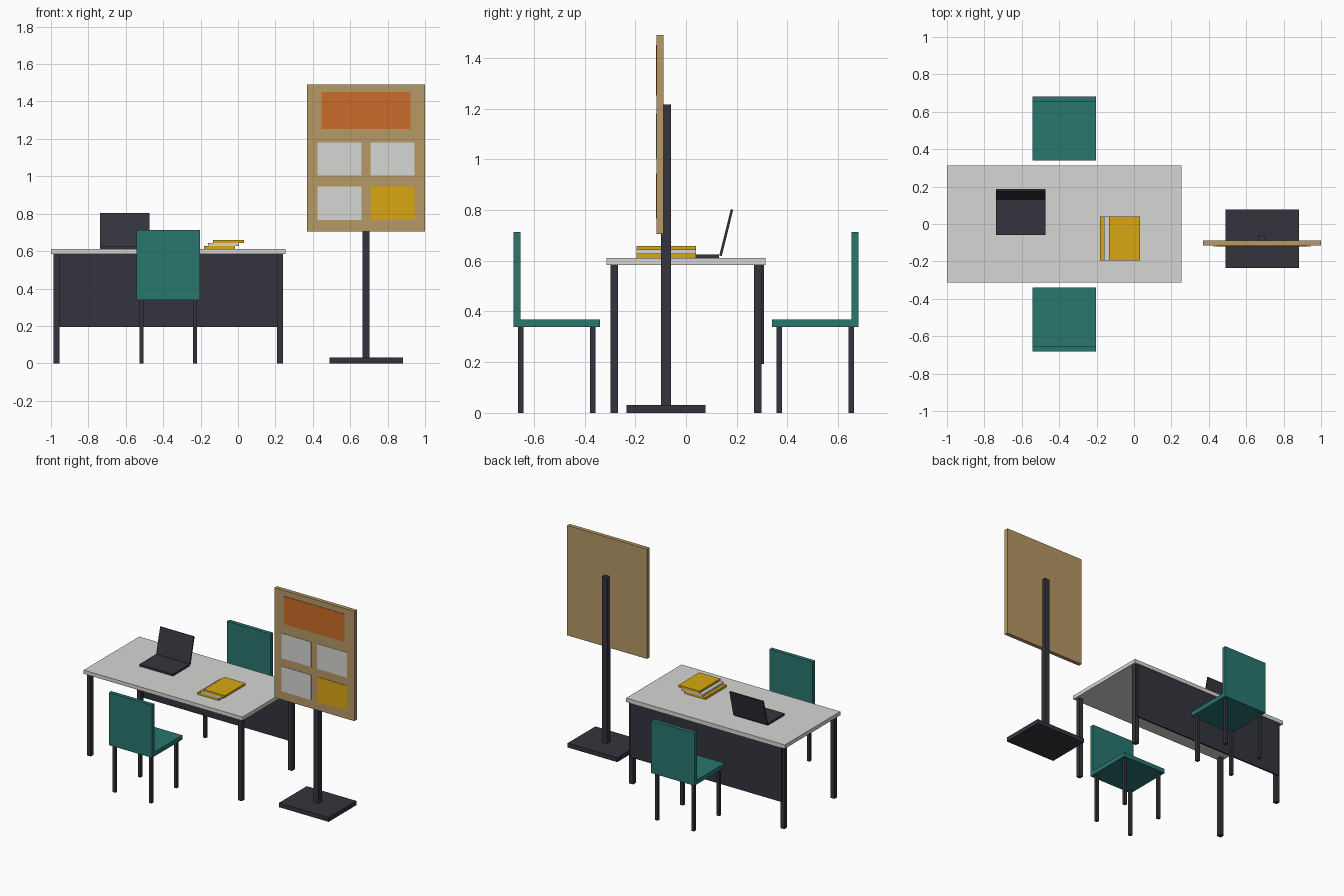
import bpy
import math
from mathutils import Matrix, Vector

if "Cube" in bpy.data.objects:
    bpy.data.objects.remove(bpy.data.objects["Cube"])


def make_material(name, r, g, b):
    """Flat material from 0-255 display values, stored as linear."""
    def linear(c):
        c /= 255
        return c / 12.92 if c <= 0.04045 else ((c + 0.055) / 1.055) ** 2.4
    mat = bpy.data.materials.new(name)
    mat.diffuse_color = (linear(r), linear(g), linear(b), 1)
    mat.use_nodes = True
    mat.node_tree.nodes["Principled BSDF"].inputs["Base Color"].default_value = mat.diffuse_color
    return mat


DARK = make_material("charcoal", 52, 52, 61)
GREY = make_material("light grey", 214, 214, 211)
TEAL = make_material("teal", 41, 118, 111)
CORK = make_material("cork", 182, 152, 102)
ORANGE = make_material("orange", 203, 108, 40)
YELLOW = make_material("yellow", 217, 167, 18)


def box(name, mat, x, y, z):
    """Box spanning the (min, max) pairs x, y and z."""
    bpy.ops.mesh.primitive_cube_add(size=1)
    ob = bpy.context.object
    ob.name = name
    size = Vector((x[1] - x[0], y[1] - y[0], z[1] - z[0]))
    ob.data.transform(Matrix.Diagonal((*size, 1)))
    ob.location = (sum(x) / 2, sum(y) / 2, sum(z) / 2)
    ob.data.materials.append(mat)
    return ob


def around(c, half):
    return (c - half, c + half)


def four_legs(name, cx, cy, dx, dy, half, height):
    for sx in (-1, 1):
        for sy in (-1, 1):
            box(name, DARK, around(cx + sx * dx, half),
                around(cy + sy * dy, half), (0, height))


DESK_X = -0.373
DESK_TOP = 0.611

# Desk: top, legs and rear privacy panel
box("desk_top", GREY, around(DESK_X, 0.627), around(0, 0.313), (0.584, DESK_TOP))
four_legs("desk_leg", DESK_X, 0, 0.597, 0.283, 0.0155, 0.584)
box("privacy_panel", DARK, around(DESK_X, 0.598), (0.296, 0.307), (0.193, 0.584))

# Two chairs facing the desk from either side
for side in (-1, 1):
    cy = side * 0.51
    box("chair_seat", TEAL, around(DESK_X, 0.171), around(cy, 0.171), (0.338, 0.369))
    box("chair_back", TEAL, around(DESK_X, 0.171),
        around(side * 0.667, 0.014), (0.369, 0.713))
    four_legs("chair_leg", DESK_X, cy, 0.143, 0.142, 0.0105, 0.338)

# Laptop: base and tilted screen hinged at the rear edge
LAPTOP_X = around(-0.606, 0.133)
box("laptop_base", DARK, LAPTOP_X, (-0.058, 0.131), (DESK_TOP, 0.625))
screen = box("laptop_screen", DARK, LAPTOP_X, (0.131, 0.141), (0.62, 0.808))
screen.data.transform(Matrix.Translation((0, 0, 0.094)))
screen.location.z = 0.62
screen.rotation_euler.x = math.radians(-14)

# Stack of three books, each shifted sideways
for i, (cx, mat) in enumerate(((-0.099, YELLOW), (-0.077, GREY), (-0.051, YELLOW))):
    z = DESK_TOP + i * 0.016
    box("book", mat, around(cx, 0.083), around(-0.078, 0.118), (z, z + 0.016))

# Notice board on a post with a flat foot
BOARD_X = 0.685
box("stand_foot", DARK, around(BOARD_X, 0.196), around(-0.079, 0.156), (0, 0.031))
box("stand_post", DARK, around(BOARD_X, 0.019), around(-0.079, 0.019), (0.031, 1.217))
box("board", CORK, around(BOARD_X, 0.315), (-0.116, -0.088), (0.706, 1.491))

# Sheets pinned to the front of the board
SHEET_Y = (-0.119, -0.115)
box("banner_sheet", ORANGE, around(BOARD_X, 0.238), SHEET_Y, (1.252, 1.451))
for sx, z, mat in ((-1, 1.092, GREY), (1, 1.092, GREY),
                   (-1, 0.856, GREY), (1, 0.856, YELLOW)):
    box("sheet", mat, around(BOARD_X + sx * 0.1415, 0.1175), SHEET_Y, around(z, 0.089))
